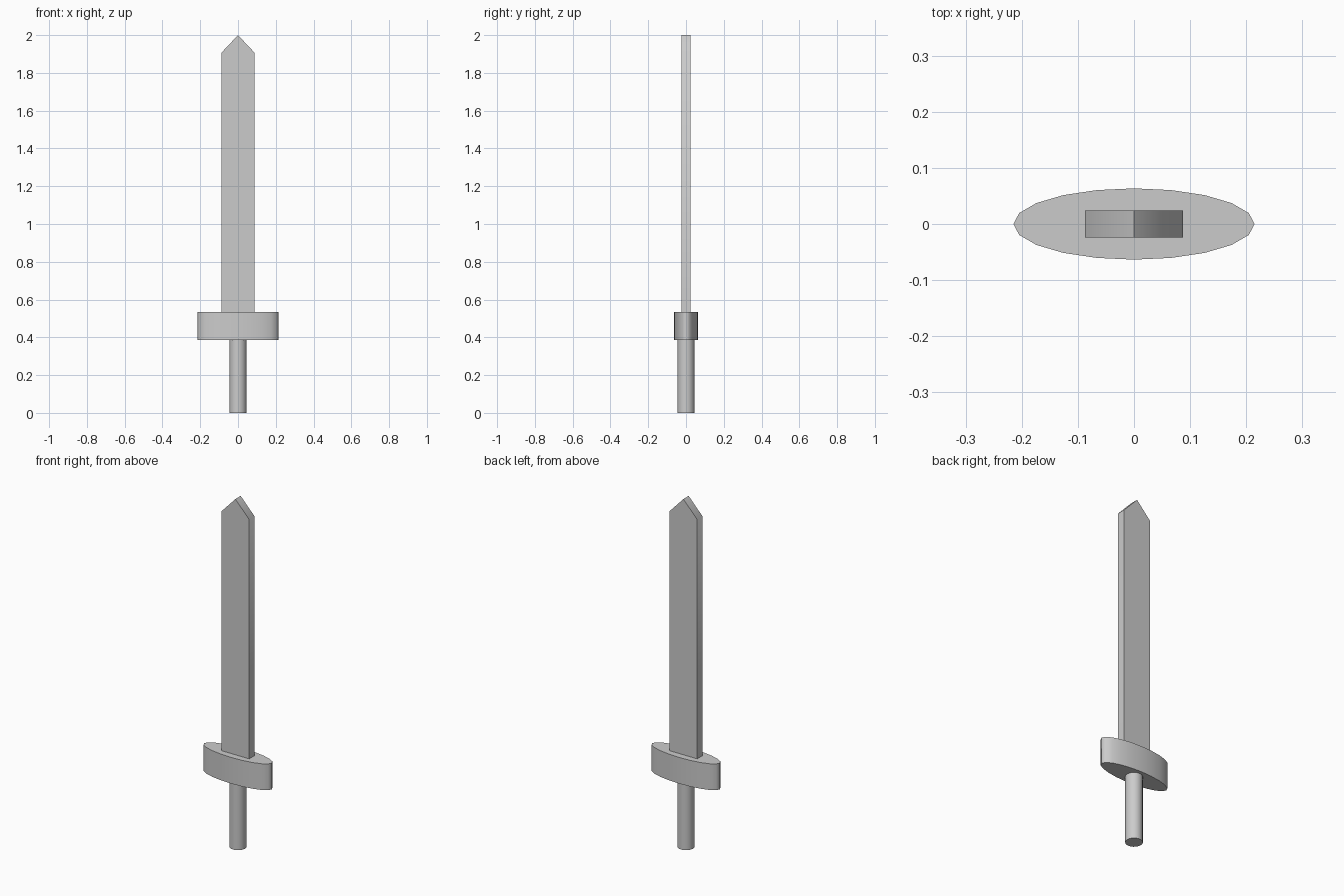
import bpy, bmesh, math

if "Cube" in bpy.data.objects:
    bpy.data.objects.remove(bpy.data.objects["Cube"])


def extruded(name, profile, vec):
    """Extrude a closed profile along vec into a solid, smoothed by angle."""
    bm = bmesh.new()
    face = bm.faces.new([bm.verts.new(p) for p in profile])
    new = bmesh.ops.extrude_face_region(bm, geom=[face])["geom"]
    bmesh.ops.translate(bm, vec=vec,
                        verts=[g for g in new if isinstance(g, bmesh.types.BMVert)])
    bmesh.ops.recalc_face_normals(bm, faces=bm.faces)
    mesh = bpy.data.meshes.new(name)
    bm.to_mesh(mesh)
    bm.free()
    obj = bpy.data.objects.new(name, mesh)
    bpy.context.collection.objects.link(obj)
    bpy.ops.object.select_all(action='DESELECT')
    obj.select_set(True)
    bpy.context.view_layer.objects.active = obj
    bpy.ops.object.shade_smooth_by_angle(angle=math.radians(60))
    return obj


def ellipse(rx, ry, z, sides=20):
    return [(rx * math.cos(math.tau * i / sides),
             ry * math.sin(math.tau * i / sides), z) for i in range(sides)]


GUARD_Z, GUARD_H = 0.385, 0.15
BLADE_Z = GUARD_Z + GUARD_H
W, T = 0.0875, 0.024  # blade half width and half thickness

# Round grip below the guard
extruded("grip", ellipse(0.045, 0.045, 0), (0, 0, GUARD_Z))

# Elliptical cross guard
extruded("guard", ellipse(0.215, 0.0635, GUARD_Z), (0, 0, GUARD_H))

# Flat blade with a pointed tip
extruded("blade", [(-W, -T, BLADE_Z), (W, -T, BLADE_Z), (W, -T, 1.907),
                   (0, -T, 2.0), (-W, -T, 1.907)], (0, 2 * T, 0))
